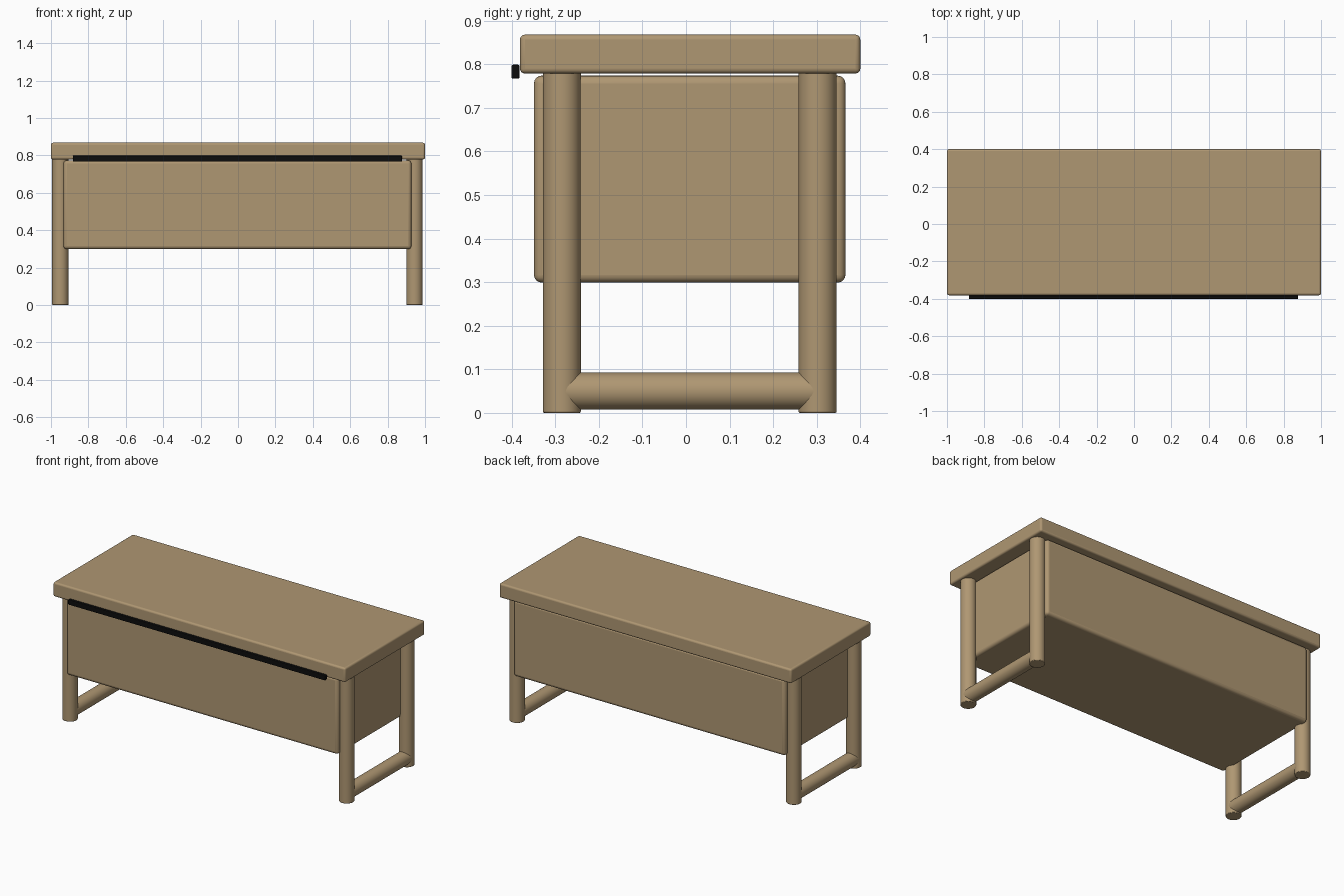
import bpy
from math import radians
from mathutils import Vector

cube = bpy.data.objects.get("Cube")
if cube:
    bpy.data.objects.remove(cube, do_unlink=True)


def make_material(name, color):
    mat = bpy.data.materials.new(name)
    mat.use_nodes = True
    mat.diffuse_color = color
    mat.node_tree.nodes["Principled BSDF"].inputs["Base Color"].default_value = color
    return mat


wood = make_material("tan wood", (0.43, 0.31, 0.17, 1))
black = make_material("black", (0.004, 0.004, 0.004, 1))


def finish(obj, name, mat, bevel, segments=4):
    obj.name = name
    obj.data.materials.append(mat)
    bpy.ops.object.transform_apply(location=False, rotation=True, scale=True)
    if bevel:
        mod = obj.modifiers.new("rounded edges", "BEVEL")
        mod.width = bevel
        mod.segments = segments
        mod.limit_method = "ANGLE"
        mod.angle_limit = radians(40)
    bpy.ops.object.shade_smooth_by_angle(angle=radians(35))
    return obj


def box(name, low, high, mat, bevel):
    low, high = Vector(low), Vector(high)
    bpy.ops.mesh.primitive_cube_add(size=1, location=(low + high) / 2)
    obj = bpy.context.object
    obj.scale = high - low
    return finish(obj, name, mat, bevel)


def rod(name, start, end, radius, bevel):
    start, end = Vector(start), Vector(end)
    axis = end - start
    bpy.ops.mesh.primitive_cylinder_add(
        vertices=48, radius=radius, depth=axis.length, location=(start + end) / 2,
        rotation=axis.to_track_quat("Z", "Y").to_euler())
    return finish(bpy.context.object, name, wood, bevel, 2)


# Table top, storage body and front pull strip
box("table_top", (-1, -0.381, 0.779), (1, 0.4, 0.868), wood, 0.011)
box("storage_body", (-0.933, -0.349, 0.299), (0.927, 0.366, 0.774), wood, 0.018)
box("front_pull_strip", (-0.883, -0.401, 0.767), (0.877, -0.382, 0.799), black, 0.004)

# Leg frames: two round legs joined by a low rail at each end
FRONT_Y, BACK_Y = -0.285, 0.302
for side, x in (("right", -0.95), ("left", 0.944)):
    for place, y in (("front", FRONT_Y), ("back", BACK_Y)):
        rod(f"{place}_{side}_leg", (x, y, 0), (x, y, 0.782), 0.0435, 0.003)
    rod(f"{side}_rail", (x, FRONT_Y, 0.05), (x, BACK_Y, 0.05), 0.0425, 0)
